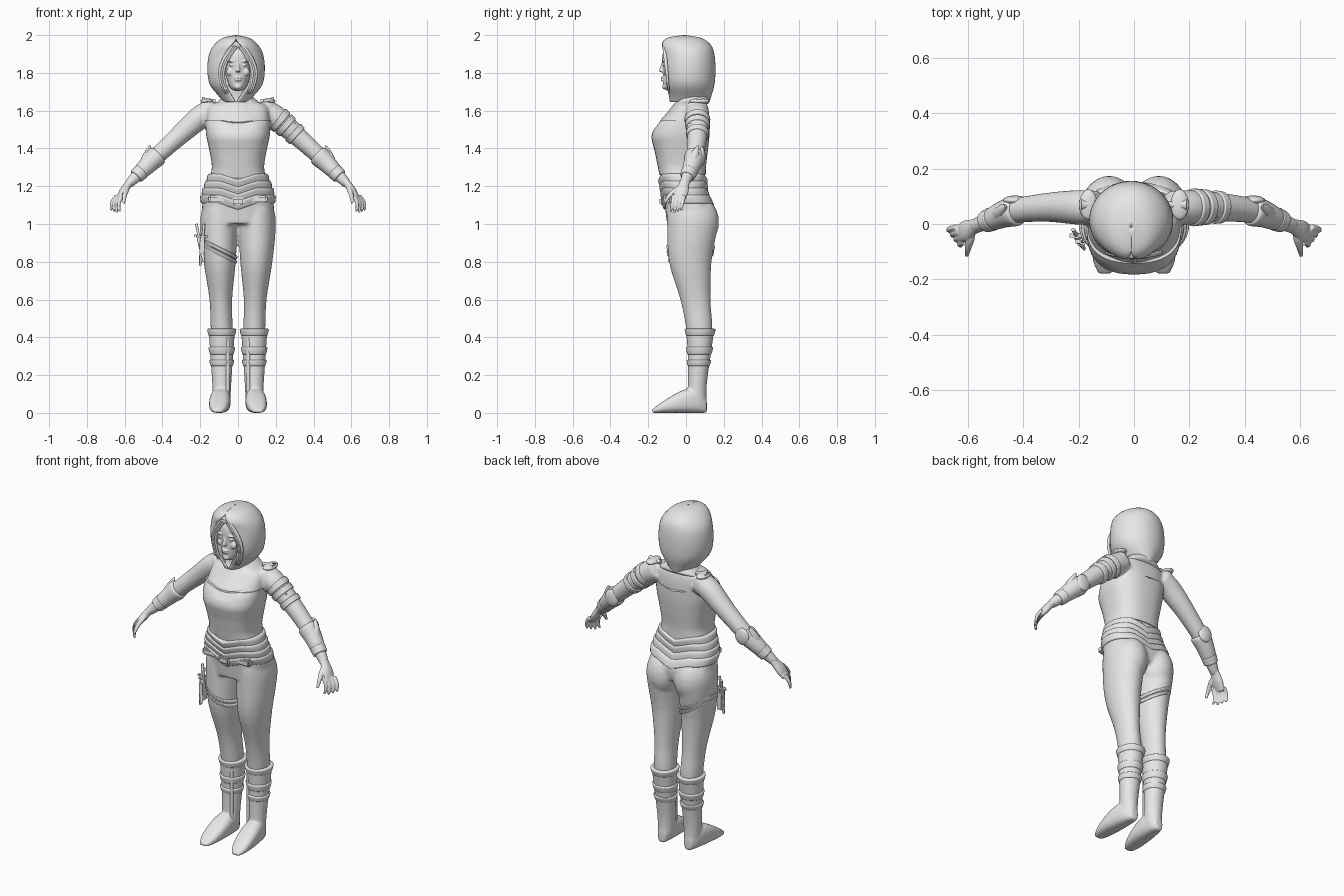
import bpy, bmesh, math
from mathutils import Vector, Matrix

cube = bpy.data.objects.get("Cube")
if cube:
    bpy.data.objects.remove(cube)
tone = 0.8
grey = bpy.data.materials.new("plain grey")
grey.use_nodes = True
grey.diffuse_color = (tone, tone, tone, 1)
grey.node_tree.nodes["Principled BSDF"].inputs["Base Color"].default_value = (tone, tone, tone, 1)
SIDES = (1, -1)
bm = bmesh.new()

def finish(name, voxel=0, smooth=0, thick=0):
    """Turn the gathered geometry into an object and start afresh."""
    bmesh.ops.recalc_face_normals(bm, faces=bm.faces)
    mesh = bpy.data.meshes.new(name)
    bm.to_mesh(mesh)
    bm.clear()
    mesh.materials.append(grey)
    part = bpy.data.objects.new(name, mesh)
    bpy.context.collection.objects.link(part)
    if thick:
        part.modifiers.new("thickness", 'SOLIDIFY').thickness = thick
    if voxel:
        remesh = part.modifiers.new("blend", 'REMESH')
        remesh.mode, remesh.voxel_size, remesh.use_smooth_shade = 'VOXEL', voxel, True
    if smooth:
        part.modifiers.new("soften", 'SMOOTH').iterations = smooth
    bpy.ops.object.select_all(action='DESELECT')
    part.select_set(True)
    bpy.context.view_layer.objects.active = part
    bpy.ops.object.shade_smooth_by_angle(angle=math.radians(45))

def blend(rows, steps=4):
    """Smooth curve through rows of numbers."""
    out, last = [], len(rows) - 1
    for i in range(last):
        before, start, end, after = (Vector(rows[min(max(i + k, 0), last)]) for k in (-1, 0, 1, 2))
        for s in range(steps):
            t = s / steps
            leave, arrive = (end - before) / 2, (after - start) / 2
            out.append(start.lerp(end, t * t * (3 - 2 * t)) + leave * t * (1 - t) ** 2 - arrive * t * t * (1 - t))
    return out + [Vector(rows[last])]

def row_at(rows, key):
    """Row of a profile whose first value equals key."""
    dense = blend(rows, 8)
    for low, high in zip(dense, dense[1:]):
        if low[0] <= key <= high[0]:
            return low.lerp(high, (key - low[0]) / (high[0] - low[0]))
    return dense[-1]

def loft(rings, n=32, power=2.0, side=1):
    """Skin closed rings given as (centre, u axis, v axis)."""
    previous = None
    for values in blend([[*c, *u, *v] for c, u, v in rings]):
        centre, u, v = (Vector(values[i:i + 3]) for i in (0, 3, 6))
        ring = []
        for k in range(n):
            ca, sa = (f(math.tau * k / n) for f in (math.cos, math.sin))
            p = centre + u * math.copysign(abs(ca) ** (2 / power), ca) + v * math.copysign(abs(sa) ** (2 / power), sa)
            ring.append(bm.verts.new((p.x * side, p.y, p.z)))
        if previous:
            for k in range(n):
                bm.faces.new((previous[k - 1], previous[k], ring[k], ring[k - 1]))
        else:
            bm.faces.new(ring)
        previous = ring
    bm.faces.new(previous)

def column(rows, x=0.0, grow=0.0, n=40, power=2.0, side=1):
    """Upright loft from rows of (height, front, back, half width)."""
    loft([((x, (front + back) / 2, z), (half + grow, 0, 0), (0, (back - front) / 2 + grow, 0))
          for z, front, back, half in rows], n, power, side)

def tube(points, side=1, n=20):
    """Limb along points (x, y, z, thickness, optional width)."""
    rings = []
    for i, p in enumerate(points):
        ahead, behind = points[min(i + 1, len(points) - 1)], points[max(i - 1, 0)]
        d = (Vector(ahead[:3]) - Vector(behind[:3])).normalized()
        ref = Vector((0, 1, 0)) if abs(d.y) < tone else Vector((1, 0, 0))
        v = (ref - d * ref.dot(d)).normalized()
        rings.append((p[:3], d.cross(v) * p[3], v * p[-1]))
    loft(rings, n, side=side)

def strand(start, end, thick, thin, bow=(0, 0, 0), side=1):
    """Tapered bowed rod between two points."""
    steps = [i / 4 for i in range(5)]
    tube([(*(Vector(start).lerp(Vector(end), t) + Vector(bow) * math.sin(t * math.pi)),
           thick + (thin - thick) * t * t) for t in steps], side, 10)

def band(rows, z, half, grow, x=0.0, side=1, power=2.0):
    """Band with a lipped upper edge, wrapped around an upright profile."""
    rings = []
    for k, e in ((-1, 0), (-.7, grow / 2), (.7, grow), (1, 0)):
        _, front, back, wide = row_at(rows, z + k * half)
        rings.append((z + k * half, front - e, back + e, wide + e))
    column(rings, x, power=power, side=side)

def sleeve(start, end, grow, flare=0.0, side=1):
    """Cuff wrapped around the arm between two x positions."""
    points = []
    for t in (0, .1, .5, .9, 1):
        p = row_at(arm, start + (end - start) * t)
        points.append((*p[:3], p[3] + (0 if t in (0, 1) else grow + flare * (1 - t))))
    tube(points, side, 24)

def ball(centre, radii):
    place = Matrix.Translation(centre) @ Matrix.Diagonal((*radii, 1))
    bmesh.ops.create_uvsphere(bm, u_segments=20, v_segments=12, radius=1, matrix=place)

def box(centre, size):
    place = Matrix.Translation(centre) @ Matrix.Diagonal((*size, 1))
    bmesh.ops.create_cube(bm, size=1, matrix=place)

# Body: torso, legs that lean inward to the knee, and arms, all blended
torso = [(1, -.1, .14, .17), (1.08, -.11, .15, .19), (1.16, -.12, .11, .178), (1.28, -.14, .1, .135),
         (1.38, -.16, .11, .145), (1.48, -.176, .12, .165), (1.57, -.11, .12, .165), (1.63, -.06, .11, .15),
         (1.66, -.04, .09, .08), (1.75, -.05, .05, .05)]
leg = [(.32, .01, .13, .05), (.45, 0, .14, .058), (.6, -.03, .13, .06), (.8, -.09, .135, .085),
       (1, -.1, .168, .1), (1.08, -.1, .15, .09)]
arm = [(.13, .06, 1.6, .06), (.2, .06, 1.565, .063), (.32, .06, 1.46, .052), (.44, .045, 1.35, .044),
       (.52, .015, 1.27, .035), (.58, -.01, 1.21, .025)]
hip = .1
for s in SIDES:
    column(leg, hip, side=s)
for v in bm.verts:
    v.co.x -= math.copysign(max(.9 - v.co.z, 0) * .03, v.co.x)
column(torso, n=48, power=2.5)
for s in SIDES:
    tube(arm, s, 24)
    ball((s * .09, .075, 1.01), (.095, .1, .13))
    ball((s * .16, .06, 1.61), (.04, .06, .05))
finish("body", .009, 5)

# Bodice with a neckline raised at both sides
column([row_at(torso, 1.26 + .04 * i) for i in range(8)], grow=.005, n=48, power=2.5)
for v in bm.verts:
    if v.co.z > 1.5:
        v.co.z += min(abs(v.co.x), hip) / 5 - .01
finish("bodice", smooth=2)

# Layered waist bands with a chevron dip at the middle
for i in range(4):
    band(torso, 1.225 - .037 * i, .024, .014, power=2.3)
for v in bm.verts:
    v.co.z += min(abs(v.co.x), hip) / 3 - .015
finish("waist_bands")
box((0, -.125, 1.12), (.07, .03, .04))
for s in SIDES:
    box((s * .11, -.1, 1.13), (.09, .04, .04))
bmesh.ops.bevel(bm, geom=bm.edges[:], offset=.008, segments=2, affect='EDGES')
finish("buckle_and_pouches")

# Boots: shaft, and a foot that tapers and turns out toward the toe
shaft = [(.05, 0, .11, .045), (.15, .01, .11, .05), (.3, .01, .13, .06), (.44, 0, .15, .07)]
ankle = .086
for s in SIDES:
    column(shaft, ankle, side=s)
    rings = []
    for i in range(9):
        t = i / 8
        fullness = max(math.sin(math.pi * t), .05) ** .3
        tall = (.09 - .068 * t) * fullness
        rings.append(((ankle + .02 * t, .11 - .29 * t, tall), (.056 * fullness, 0, 0), (0, 0, tall)))
    loft(rings, 24, 2.6, s)
finish("boots", .007, 3)
for s in SIDES:
    for z, half in ((.428, .018), (.33, .02), (.265, .016)):
        band(shaft, z, half, .007, ankle, s)
    strand((.055, .02, .4), (.055, .02, .1), .01, .01, side=s)
finish("boot_cuffs_and_straps")

# Hands with fanned fingers
for s in SIDES:
    tube([(.55, 0, 1.24, .026), (.58, -.01, 1.21, .021, .028), (.61, -.025, 1.17, .02, .038),
          (.635, -.035, 1.13, .011, .03)], s)
    for i in range(4):
        strand((.612 + .01 * i, -.065 + .018 * i, 1.15), (.625 + .015 * i, -.08 + .018 * i, 1.06 + .006 * abs(i - 1)),
               .011, .006, (.012, 0, 0), s)
    strand((.58, -.02, 1.2), (.605, -.115, 1.11), .015, .007, (.005, -.01, .005), s)
finish("hands", .004, 2)

# Forearm bracers with a pointed tip and a round elbow guard
for s in SIDES:
    sleeve(.42, .52, .005, .006, s)
    sleeve(.51, .54, .007, side=s)
    strand((.49, .03, 1.32), (.465, .065, 1.415), .03, .004, side=s)
    ball((s * .43, .085, 1.36), (.045, .018, .05))
finish("bracers")

# Bands on the left upper arm
for start in (.21, .24, .29):
    sleeve(start, start + .025, .006)
strand((.27, .03, 1.52), (.3, .03, 1.54), .02, .008)
finish("arm_bands")

# Head with facial features
column([(1.705, -.1, -.02, .02), (1.73, -.12, .03, .046), (1.82, -.123, .1, .073),
        (1.88, -.127, .1, .075), (1.93, -.11, .09, .066), (1.965, -.05, .05, .03)], power=2.2)
strand((0, -.12, 1.86), (0, -.134, 1.805), .007, .013)
for z in (1.773, 1.762):
    ball((0, -.123, z), (.02, .01, .005))
ball((0, -.114, 1.727), (.02, .012, .014))
for s in SIDES:
    ball((s * .032, -.113, 1.842), (.015, .011, .008))
    ball((s * .033, -.115, 1.862), (.026, .013, .006))
    ball((s * .042, -.104, 1.805), (.02, .014, .02))
finish("head", .004, 2)
for s in SIDES:
    for k in range(3):
        strand((.01 + .01 * k, -.115, 1.94), (.05 + .01 * k, -.09, 1.69), .01, .004, (.045, 0, 0), s)
finish("hair_locks")

# Hood: open rings of height, centre y, half width, half depth and opening angle
hood = [(1.645, .02, .065, .105, .05), (1.68, .02, .095, .115, .28), (1.74, .016, .14, .135, .5),
        (1.82, .014, .152, .142, .54), (1.9, .012, .143, .138, .42), (1.95, 0, .115, .13, .2),
        (1.985, -.01, .07, .09, 0), (2, -.01, .004, .004, 0)]
previous = None
for z, middle, wide, deep, gap in blend(hood):
    ring = []
    for k in range(41):
        angle = gap + 2 * (math.pi - gap) * k / 40
        ring.append(bm.verts.new((-.01 - wide * math.sin(angle), middle - deep * math.cos(angle), z)))
    if previous:
        for k in range(40):
            bm.faces.new((previous[k], previous[k + 1], ring[k + 1], ring[k]))
    previous = ring
bmesh.ops.remove_doubles(bm, verts=bm.verts, dist=.0003)
finish("hood", thick=.01)

# Draped cowl that hangs lower at the front, and shoulder straps
column([(1.665, -.06, .09, .075), (1.63, -.1, .115, .115), (1.6, -.138, .125, .158), (1.59, -.13, .115, .145)], n=48)
for v in bm.verts:
    v.co.z += v.co.y * .4
finish("cowl")
for s in SIDES:
    strand((.12, .07, 1.65), (.19, .07, 1.65), .012, .022, side=s)
    ball((s * .165, .07, 1.65), (.033, .055, .015))
finish("shoulder_straps")

# Thigh knives with a sheath and slanted strap on the right leg
for top, end in (((-.18, -.06, 1), (-.2, -.07, .78)), ((-.22, -.02, 1), (-.18, -.09, .8))):
    guard = Vector(top).lerp(Vector(end), .3)
    strand(top, guard, .007, .007)
    strand(guard, end, .013, .006)
    box(guard, (.05, .015, .01))
box((-.19, -.06, .86), (.025, .04, .1))
finish("thigh_knives")
for z in (.87, .845):
    band(leg, z, .01, .006, hip, -1)
for v in bm.verts:
    v.co.z -= (v.co.x + hip) / 2
finish("thigh_strap")
bm.free()
